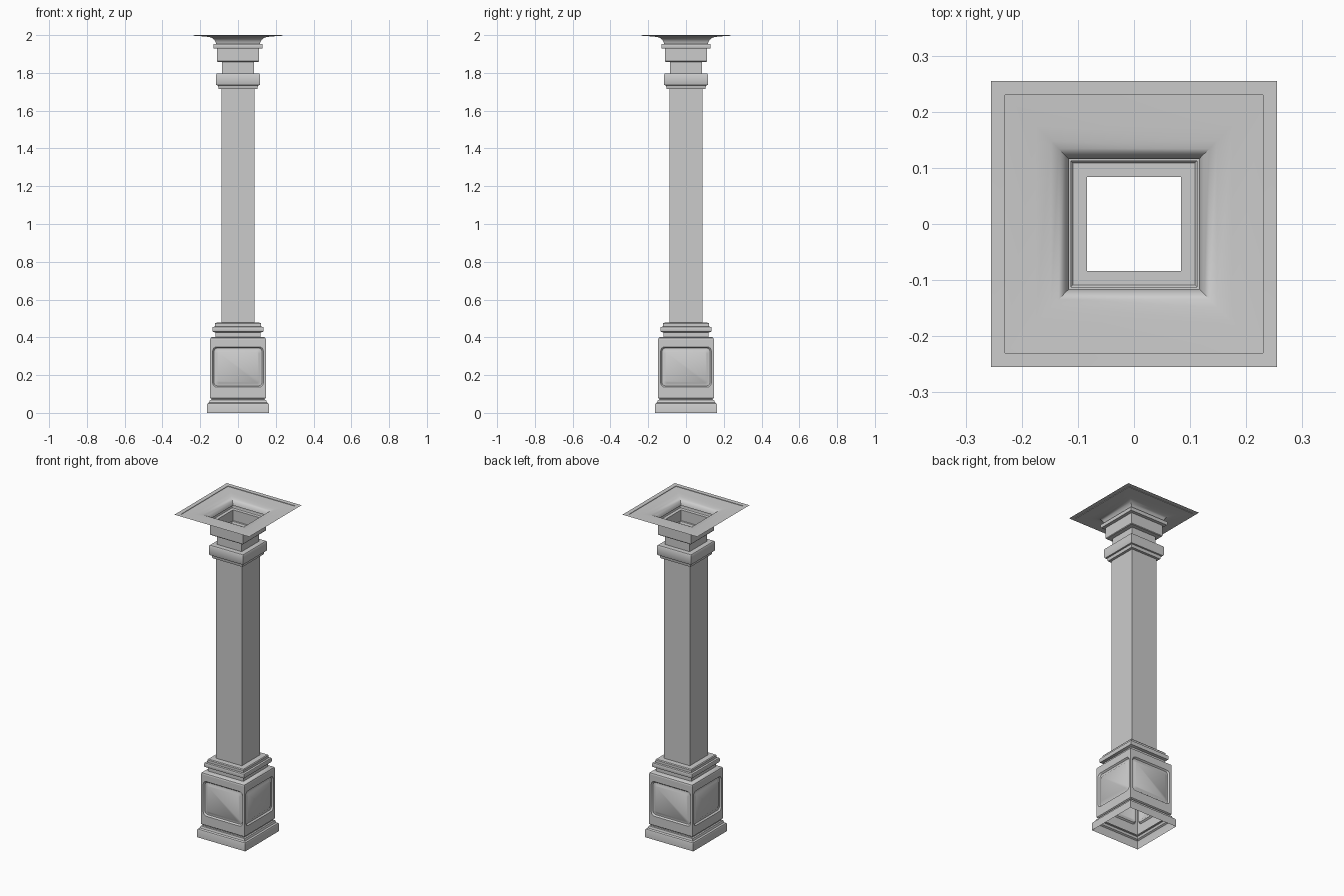
import bpy, bmesh, math
from mathutils import Matrix, Vector

if "Cube" in bpy.data.objects:
    bpy.data.objects.remove(bpy.data.objects["Cube"])


def finish(bm, name, angle=35):
    bmesh.ops.remove_doubles(bm, verts=bm.verts[:], dist=1e-5)
    bmesh.ops.recalc_face_normals(bm, faces=bm.faces[:])
    mesh = bpy.data.meshes.new(name)
    bm.to_mesh(mesh)
    bm.free()
    obj = bpy.data.objects.new(name, mesh)
    bpy.context.collection.objects.link(obj)
    bpy.ops.object.select_all(action='DESELECT')
    obj.select_set(True)
    bpy.context.view_layer.objects.active = obj
    bpy.ops.object.shade_smooth_by_angle(angle=math.radians(angle))
    return obj


def bridge(bm, rings):
    for a, b in zip(rings, rings[1:]):
        n = len(a)
        for i in range(n):
            j = (i + 1) % n
            bm.faces.new((a[i], a[j], b[j], b[i]))


def square_loft(name, profile):
    """Open square shell from (half width, height) pairs."""
    bm = bmesh.new()
    rings = [[bm.verts.new((sx * w, sy * w, z))
              for sx, sy in ((-1, -1), (1, -1), (1, 1), (-1, 1))]
             for w, z in profile]
    bridge(bm, rings)
    return finish(bm, name)


def rounded_rect(w, h, r, steps=4):
    pts = []
    for k, (sx, sz) in enumerate(((1, 1), (-1, 1), (-1, -1), (1, -1))):
        for s in range(steps + 1):
            a = math.pi / 2 * (k + s / steps)
            pts.append((sx * (w - r) + r * math.cos(a),
                        sz * (h - r) + r * math.sin(a)))
    return pts


# Plinth with sloped shoulder and shadow groove
square_loft("plinth", [
    (0.165, 0), (0.165, 0.043), (0.162, 0.05), (0.153, 0.055),
    (0.149, 0.068), (0.141, 0.070), (0.141, 0.075), (0.148, 0.08)])

# Pedestal: four sides, each with a recessed frame and raised centre panel
bm = bmesh.new()
z0, z1, zc = 0.08, 0.388, 0.243
levels = [(0.134, 0.107, 0.022, 0.0), (0.127, 0.100, 0.018, 0.009),
          (0.117, 0.089, 0.014, 0.009), (0.110, 0.082, 0.012, 0.004)]
for k in range(4):
    rot = Matrix.Rotation(k * math.pi / 2, 4, 'Z')
    mid, half = (z0 + z1) / 2, (z1 - z0) / 2
    rings = [[bm.verts.new(rot @ Vector((x, -0.148, mid + z)))
              for x, z in rounded_rect(0.148, half, 0)]]
    for w, h, r, d in levels:
        rings.append([bm.verts.new(rot @ Vector((x, -0.148 + d, zc + z)))
                      for x, z in rounded_rect(w, h, r)])
    bridge(bm, rings)
    bm.faces.new(rings[-1])
finish(bm, "pedestal_panels")

# Pedestal top and stepped moulding under the shaft
square_loft("base_moulding", [
    (0.148, 0.388), (0.146, 0.396), (0.139, 0.401), (0.120, 0.403),
    (0.120, 0.425), (0.134, 0.430), (0.136, 0.435), (0.136, 0.451),
    (0.134, 0.455), (0.123, 0.457), (0.123, 0.472), (0.119, 0.477),
    (0.0875, 0.478)])

# Plain square shaft
square_loft("shaft", [(0.0875, 0.478), (0.0875, 1.715)])

# Capital: collar, neck and upper block
square_loft("capital", [
    (0.0875, 1.715), (0.103, 1.715), (0.106, 1.733), (0.114, 1.735),
    (0.117, 1.740), (0.117, 1.790), (0.113, 1.796), (0.084, 1.797),
    (0.084, 1.858), (0.109, 1.858), (0.112, 1.862), (0.112, 1.928),
    (0.129, 1.930), (0.131, 1.934), (0.131, 1.948), (0.129, 1.952),
    (0.116, 1.953)])

# Concave flare opening out to a thin rim
flare = [(0.116, 1.953), (0.119, 1.965), (0.125, 1.975), (0.134, 1.983),
         (0.148, 1.989), (0.175, 1.993), (0.230, 1.996),
         (0.230, 1.999), (0.255, 2.0)]
square_loft("flared_top", flare)
